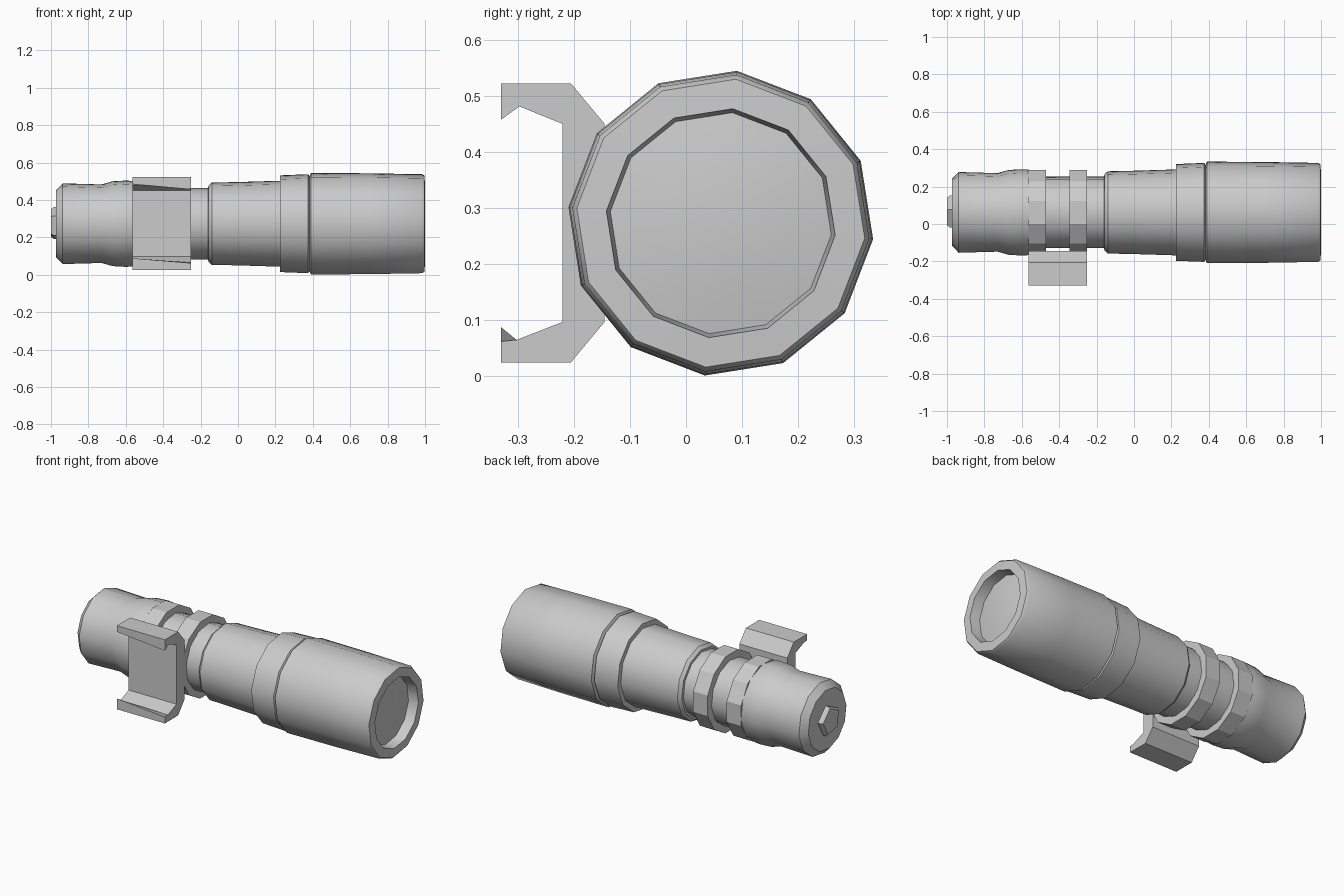
import bpy, bmesh
from math import sin, cos, pi, radians

if "Cube" in bpy.data.objects:
    bpy.data.objects.remove(bpy.data.objects["Cube"])

CY, CZ = 0.062, 0.273          # axis of the torch, which lies along x


def finish(name, bm, smooth=True):
    bmesh.ops.recalc_face_normals(bm, faces=bm.faces)
    me = bpy.data.meshes.new(name)
    bm.to_mesh(me)
    bm.free()
    ob = bpy.data.objects.new(name, me)
    bpy.context.collection.objects.link(ob)
    if smooth:
        bpy.ops.object.select_all(action='DESELECT')
        ob.select_set(True)
        bpy.context.view_layer.objects.active = ob
        bpy.ops.object.shade_smooth_by_angle(angle=radians(38))
    return ob


def lathe(name, profile, sides=12, phase=84, smooth=True, closed=False):
    """Revolve (x, radius) points round the torch axis; radius 0 makes a pole."""
    bm = bmesh.new()
    rings = []
    for x, r in profile:
        if r == 0:
            rings.append([bm.verts.new((x, CY, CZ))] * sides)
        else:
            rings.append([bm.verts.new((x, CY + r * cos(a), CZ + r * sin(a)))
                          for a in (radians(phase) + 2 * pi * i / sides for i in range(sides))])
    pairs = list(zip(rings, rings[1:]))
    if closed:
        pairs.append((rings[-1], rings[0]))
    for a, b in pairs:
        for i in range(sides):
            j = (i + 1) % sides
            bm.faces.new(dict.fromkeys((a[i], a[j], b[j], b[i])))
    return finish(name, bm, smooth)


# Tail: five-sided push button and rounded cap
lathe("tail_button", [(-1.0, 0), (-1.0, 0.078), (-0.985, 0.09), (-0.972, 0.09)],
      sides=5, phase=80, smooth=False)
lathe("tail_cap", [(-0.973, 0), (-0.973, 0.18), (-0.937, 0.217), (-0.73, 0.211),
                   (-0.67, 0.228), (-0.60, 0.232), (-0.565, 0.230), (-0.565, 0.19)])

# Slim tube and tapered neck
lathe("grip_tube", [(-0.565, 0.192), (-0.16, 0.192)])
lathe("neck", [(-0.16, 0.19), (-0.158, 0.205), (-0.14, 0.221), (0.0, 0.224), (0.225, 0.231)])

# Collar and head with recessed front
lathe("collar", [(0.225, 0.229), (0.225, 0.260), (0.375, 0.266), (0.382, 0.255)])
lathe("head", [(0.382, 0.255), (0.39, 0.273), (0.70, 0.271), (0.985, 0.266),
               (0.997, 0.258), (1.0, 0.205), (0.94, 0.198)])
lathe("lens", [(0.94, 0.198), (0.952, 0.12), (0.957, 0.05), (0.958, 0)])

# Two clamp rings round the tube
for name, x0, x1 in (("clamp_ring_rear", -0.565, -0.47), ("clamp_ring_front", -0.345, -0.25)):
    lathe(name, [(x0, 0.19), (x0, 0.235), (x1, 0.235), (x1, 0.19)],
          phase=75, smooth=False, closed=True)

# Rail mount: C-shaped section with hooked lips, lips taper along x
def mount_section(top_lip, bottom_lip):
    return [(-0.33, 0.522), (-0.205, 0.522), (-0.145, 0.45), (-0.145, 0.097),
            (-0.205, 0.025), (-0.33, 0.025), (-0.33, bottom_lip), (-0.302, 0.065),
            (-0.22, 0.097), (-0.22, 0.45), (-0.297, 0.481), (-0.33, top_lip)]


bm = bmesh.new()
ends = [[bm.verts.new((x, y, z)) for y, z in mount_section(t, b)]
        for x, t, b in ((-0.565, 0.485, 0.088), (-0.25, 0.457, 0.062))]
for end in ends:
    bm.faces.new(end)
n = len(ends[0])
for i in range(n):
    j = (i + 1) % n
    bm.faces.new((ends[0][i], ends[0][j], ends[1][j], ends[1][i]))
finish("rail_mount", bm, smooth=False)
